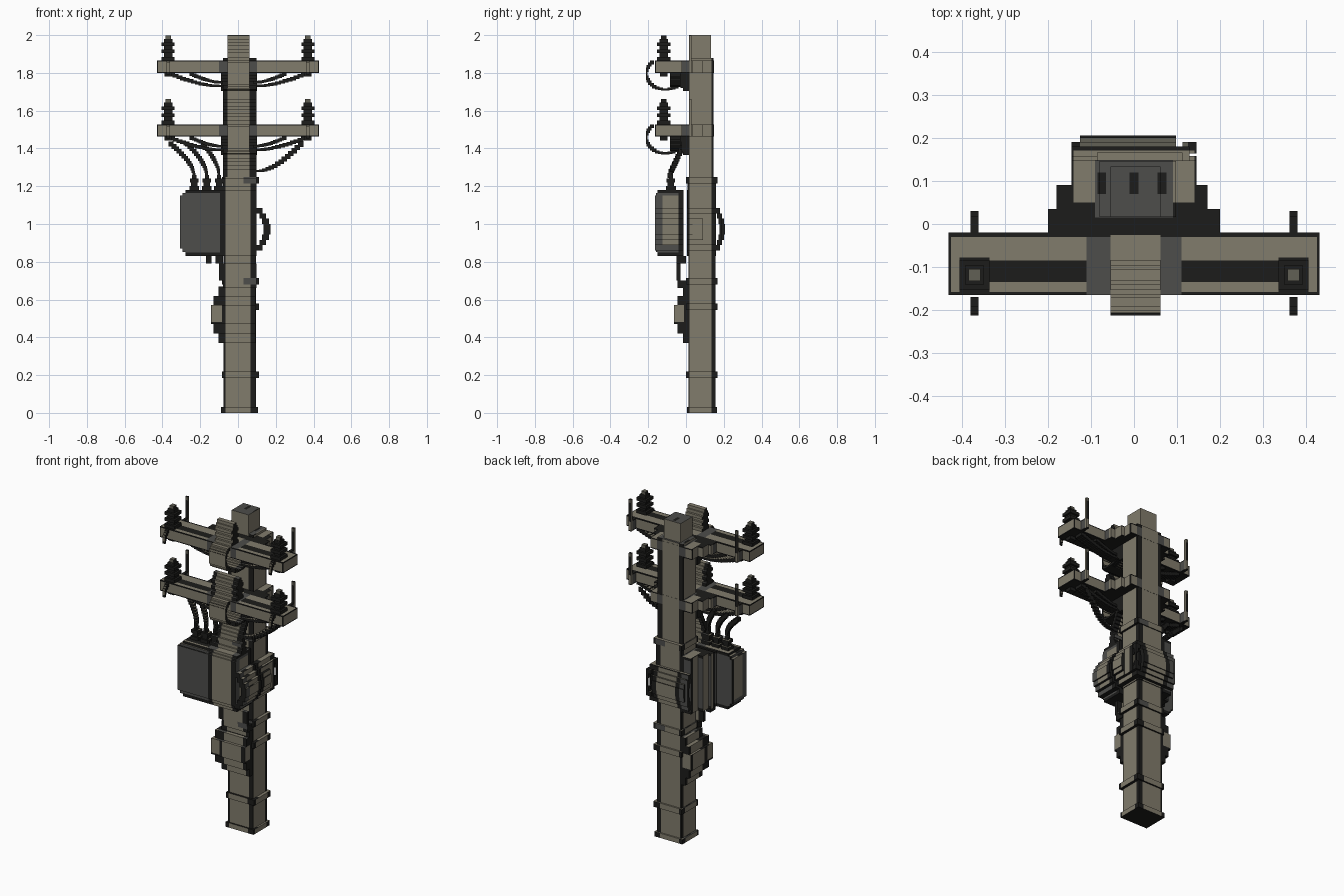
import bpy, bmesh, math

cube = bpy.data.objects.get("Cube")
if cube:
    bpy.data.objects.remove(cube)

COLOURS = {
    "weathered_tan": (.22, .2, .15),
    "olive_grey": (.12, .115, .09),
    "dark_grey": (.075, .075, .07),
    "soot_black": (.012, .012, .011),
}
TAN, OLIVE, GREY, BLACK = range(len(COLOURS))
MATERIALS = []
for name, rgb in COLOURS.items():
    material = bpy.data.materials.new(name)
    material.use_nodes = True
    material.diffuse_color = (*rgb, 1)
    shader = material.node_tree.nodes["Principled BSDF"]
    shader.inputs["Base Color"].default_value = (*rgb, 1)
    shader.inputs["Roughness"].default_value = .9
    MATERIALS.append(material)


def span(centre, half):
    return (centre - half, centre + half)


# Shared spans
POLE, CORE = (-.08, .098), (-.055, .062)
SHAFT_Y, ARM_Y, TANK_Y = (.016, .155), (-.165, -.02), (-.165, -.012)
ARM_X = span(0, .43)
TANK_LEFT, TANK_BASE, TANK_LID = -.308, .87, 1.15
FULL_HEIGHT = (0, 2.1)
ENDS = (-.37, .37)
ARMS = {"upper": 1.8, "lower": 1.462}
ARM_DEPTH, INSULATOR_Y = .066, -.118
BANDS = (.185, .545, .68, 1.215)

# Plan outline of the whole assembly, as x and y spans
JUMPER_Y = (-.212, ARM_Y[0])
PLAN = [(ARM_X, ARM_Y), (CORE, JUMPER_Y), (span(0, .2), (ARM_Y[1], .035)),
        ((-.18, .17), (.035, .09)), (span(0, .145), (.09, .19)), (span(0, .125), (.19, .215))]
for end in ENDS:
    PLAN += [(span(end, .009), JUMPER_Y), (span(end, .009), (ARM_Y[1], .03))]

# Paint zones per facing direction; later zones cover earlier ones, the rest is black
FRONT = [
    (span(0, .066), (0, 1.25), TAN), (CORE, FULL_HEIGHT, TAN),
    ((TANK_LEFT, -.095), (.85, 1.165), GREY), ((-.14, -.085), (.48, .57), TAN),
]
SIDE = [
    ((.018, .135), FULL_HEIGHT, TAN), ((-.165, -.04), (.85, 1.165), GREY),
    ((-.125, -.04), (.89, TANK_LID), TAN), ((-.065, -.01), (.48, .57), TAN),
]
TOP = [
    (span(0, .425), (-.158, -.03), TAN), (span(0, .4), (-.135, -.085), BLACK),
    (span(0, .11), (-.165, -.03), GREY), (CORE, (-.205, -.025), TAN),
    (span(0, .14), (.05, .17), TAN), (span(0, .125), (.18, .2), OLIVE),
    (span(0, .09), (.015, .148), GREY),
]
TOP += [(span(centre, .01), (.07, .12), BLACK) for centre in (-.075, 0, .065)]
FRONT += [((.03, POLE[1]), (z, z + .035), GREY) for z in BANDS[2:]]
for end in ENDS:
    TOP += [(span(end, .035), span(INSULATOR_Y, .04), BLACK),
            (span(end, .014), span(INSULATOR_Y, .014), OLIVE)]
    FRONT += [(span(end, .014), span(z + .19, .012), OLIVE) for z in ARMS.values()]
for z in ARMS.values():
    board = (z + .006, z + .06)
    SIDE += [((-.16, -.02), board, TAN), ((-.02, .018), board, GREY)]
    FRONT += [(span(0, .424), board, TAN), ((-.1, CORE[0]), board, GREY), ((CORE[1], .1), board, GREY)]
FACINGS = [(FRONT, "x", "z", "y"), (SIDE, "y", "z", "x"), (TOP, "x", "y", "z")]


def paint(bm):
    """Cut faces along the zone borders, then colour each by where it faces."""
    for zones, across, up, facing in FACINGS:
        for place, axis in enumerate((across, up)):
            normal = ["xyz".index(axis) == i for i in range(3)]
            for cut in sorted({edge for zone in zones for edge in zone[place]}):
                faces = [f for f in bm.faces if abs(getattr(f.normal, facing)) > .5]
                edges = {e for f in faces for e in f.edges}
                verts = {v for f in faces for v in f.verts}
                bmesh.ops.bisect_plane(bm, geom=[*faces, *edges, *verts], dist=.00001,
                                       plane_co=[cut * n for n in normal], plane_no=normal)
    for f in bm.faces:
        f.material_index = BLACK
        middle = f.calc_center_median()
        for zones, across, up, facing in FACINGS:
            if abs(getattr(f.normal, facing)) < .5 or f.normal.z < -.5:
                continue
            u, v = getattr(middle, across), getattr(middle, up)
            for (left, right), (low, high), colour in zones:
                if left < u < right and low < v < high:
                    f.material_index = colour


def overlap(a, b):
    return (max(a[0], b[0]), min(a[1], b[1]))


def part(name, layers):
    """Layers of (z span, x spans, y spans), trimmed to the plan."""
    bm = bmesh.new()
    boxes = [(overlap(x, px), overlap(y, py), z)
             for z, xs, ys in layers for x in xs for y in ys for px, py in PLAN]
    for box in boxes:
        if all(high - low > .002 for low, high in box):
            for vert in bmesh.ops.create_cube(bm, size=1)["verts"]:
                vert.co = [pair[c > 0] for pair, c in zip(box, vert.co)]
    bmesh.ops.recalc_face_normals(bm, faces=bm.faces[:])
    bm.normal_update()
    paint(bm)
    mesh = bpy.data.meshes.new(name)
    bm.to_mesh(mesh)
    bm.free()
    for material in MATERIALS:
        mesh.materials.append(material)
    bpy.context.collection.objects.link(bpy.data.objects.new(name, mesh))


def strip(path, thickness, count):
    """Spans of short boxes that follow a flat path."""
    points = [path(i / count) for i in range(count + 1)]
    for p, q in zip(points, points[1:]):
        yield [(min(a, b) - thickness, max(a, b) + thickness) for a, b in zip(p, q)]


def wire(name, start, end, depth, steep_end=False):
    """Hanging wire in x and z; depth gives its y span at a height."""
    def path(t):
        eased = math.sin(t * math.pi / 2)
        tx, tz = (eased, t) if steep_end else (t, eased)
        return (start[0] + (end[0] - start[0]) * tx, start[1] + (end[1] - start[1]) * tz)
    part(name, [(z, [x], [depth(sum(z) / 2)]) for x, z in strip(path, .006, 14)])


def under_arm(height):
    return (-.085, -.03)


def drop_depth(height):
    return span(-.085 + max(0, height - 1.26) * .45, .012)


# Pole shaft, foot and cap
part("pole_foot", [((0, .03), [(-.09, .105)], [(.004, .165)])])
part("pole_shaft", [((.03, .85), [(-.078, .094)], [(.014, .156)]),
                    ((.85, 1.25), [POLE], [(.008, .16)]),
                    ((1.25, 1.88), [POLE], [(.016, .146)])])
part("pole_cap", [((1.88, 2), [CORE], [(.016, .133)])])

# Steel bands round the pole
for number, z in enumerate(BANDS):
    part(f"pole_band_{number}", [((z, z + .035), [(-.086, .112)], [(.001, .166)])])

# Two identical crossarm assemblies
for tag, z in ARMS.items():
    deck = z + ARM_DEPTH
    part(f"{tag}_crossarm", [((z, deck), [ARM_X], [(ARM_Y[0], .147)])])

    # Insulators: alternating discs and necks, their mounts and the rods behind them
    stack = [((z - .02, z), [span(end, .02) for end in ENDS], [span(INSULATOR_Y, .02)])]
    for level in range(7):
        radius = .014 if level == 6 else .022 if level % 2 else .035
        slab = (deck + level * .019, deck + (level + 1) * .019)
        stack.append((slab, [span(end, radius) for end in ENDS],
                      [span(INSULATOR_Y, radius), (SHAFT_Y[0], .05)]))
        stack.append((slab, [CORE if tag == "upper" else POLE], [span(INSULATOR_Y, radius)]))
    part(f"{tag}_insulators", stack)

    # Curved jumper in front of the pole and at the arm ends
    def jumper_path(t):
        angle = math.radians(130 + 180 * t)
        return (-.11 + .1 * math.cos(angle), z - .004 + .084 * math.sin(angle))
    jumper = []
    for y, height in strip(jumper_path, .005, 18):
        tips = [span(end, .02) for end in ENDS] if height[0] > z - .02 else []
        jumper.append((height, [POLE, *tips], [y]))
    part(f"{tag}_jumper", jumper)

    # Stepped brace under the arm
    part(f"{tag}_brace", [((z - .016 * (i + 1), z - .016 * i), [(-.09, .1)],
                           [(-.085 + .014 * i, SHAFT_Y[0])]) for i in range(6)])

    # Sagging wires below the arm, on both sides
    for side, sign in (("left", 1), ("right", -1)):
        for kind, reach, drop in (("long", .36, .07), ("short", .25, .05)):
            wire(f"{tag}_{side}_{kind}_wire", (reach * sign, z - .005), (.085 * sign, z - drop), under_arm)

# Drop wires to the three bushings and down the other side of the pole
BUSHINGS = (-.232, -.165, -.1)
for number, x in enumerate(BUSHINGS):
    wire(f"drop_wire_{number}", (x * 1.3 - .06, 1.43), (x, 1.25), drop_depth, steep_end=True)
wire("left_drop_wire", (.34, 1.43), (.1, 1.28), drop_depth)
part("drop_conduit", [((z, z + .02), [POLE], [drop_depth(z)])
                      for z in (1.25 + .02 * i for i in range(7))])

# Transformer tank with stepped lid and base, wrapping the front of the pole
tank = []
for inset in (0, .015, .03):
    height = (TANK_BASE - 1.3 * inset, TANK_LID + inset)
    left = TANK_LEFT + inset
    tank.append((height, [(left, POLE[1])], [(TANK_Y[0] + inset / 2, TANK_Y[1])]))
    tank.append((height, [(left, POLE[0])], [(.004, .158)]))
part("transformer_tank", tank)

# Three bushings on the lid and the matching clamp on the pole
bushing = []
for level, radius in enumerate((.026, .017, .023, .011)):
    z = 1.18 + .02 * level
    bushing.append(((z, z + .02), [span(x, radius) for x in BUSHINGS] + [POLE], [span(-.08, radius)]))
part("transformer_bushings", bushing)

# Cable coil hung on the rear left corner of the pole
coil = []
for i in range(8):
    bulge = math.sin(math.pi * (i + .5) / 8)
    height = (.86 + .028 * i, .86 + .028 * (i + 1))
    x, y = span(.1 + .055 * bulge, .018), span(.16 + .032 * bulge, .014)
    coil.append((height, [x], [TANK_Y, (.004, .158)]))
    coil.append((height, [(-.15, POLE[1]), x], [y]))
part("cable_coil", coil)

# Cable tails under the tank
part("tank_cable_tails", [
    ((.79, .83), [(-.17, -.14), (-.12, POLE[0])], [(-.05, 0)]),
    ((.7, .79), [(-.1, POLE[1])], [(-.05, -.03)]),
    ((.66, .7), [POLE], [(-.045, SHAFT_Y[0])])])

# Meter box bulging with its cable loop on the lower pole
meter = []
for i in range(6):
    bulge = math.sin(math.pi * (i + .5) / 6)
    height, left = (.37 + .05 * i, .42 + .05 * i), -.09 - .055 * bulge
    meter.append((height, [(left, .092)], [(-.065 * bulge, SHAFT_Y[0])]))
    meter.append((height, [(left, -.075)], [SHAFT_Y]))
part("meter_box", meter)
